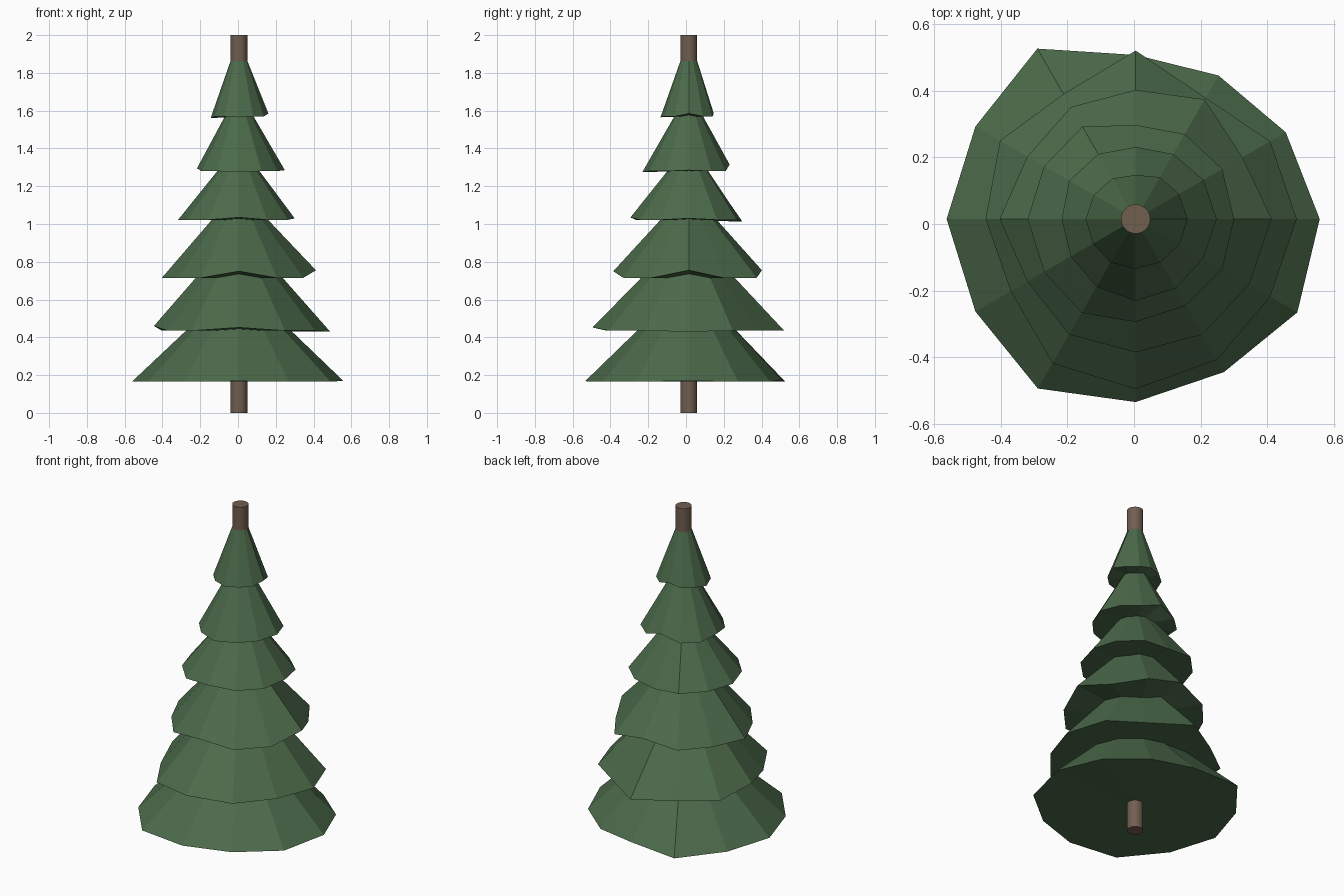
import bpy, bmesh, math

if "Cube" in bpy.data.objects:
    bpy.data.objects.remove(bpy.data.objects["Cube"])

CX, CY = 0.005, 0.015   # trunk axis
SIDES = 12


def material(name, rgb):
    m = bpy.data.materials.new(name)
    m.diffuse_color = (*rgb, 1.0)
    m.use_nodes = True
    m.node_tree.nodes["Principled BSDF"].inputs["Base Color"].default_value = m.diffuse_color
    return m


GREEN = material("pine green", (0.072, 0.145, 0.069))
BROWN = material("bark brown", (0.165, 0.112, 0.08))

# Trunk
bpy.ops.mesh.primitive_cylinder_add(vertices=24, radius=0.044, depth=2.0, location=(CX, CY, 1.0))
trunk = bpy.context.object
trunk.name = "trunk"
trunk.data.materials.append(BROWN)
bpy.ops.object.shade_smooth_by_angle(angle=math.radians(40))


def foliage_tier(index, rim_z, top_z, quarter_z, radii):
    """Closed faceted cone with an uneven rim; quarter_z gives rim heights at 0/90/180/270 degrees."""
    bm = bmesh.new()
    rim, top = [], []
    for i, r in enumerate(radii):
        a = math.tau * i / SIDES
        z = quarter_z[i // 3] if i % 3 == 0 else rim_z
        rim.append(bm.verts.new((r * math.cos(a), r * math.sin(a), z)))
        top.append(bm.verts.new((0.042 * math.cos(a), 0.042 * math.sin(a), top_z)))
    centre = bm.verts.new((0, 0, rim_z))
    for i in range(SIDES):
        j = (i + 1) % SIDES
        bm.faces.new((rim[i], rim[j], top[j], top[i]))
        bm.faces.new((rim[j], rim[i], centre))
    bm.faces.new(top)
    bmesh.ops.recalc_face_normals(bm, faces=bm.faces)
    name = f"foliage_tier_{index}"
    mesh = bpy.data.meshes.new(name)
    bm.to_mesh(mesh)
    bm.free()
    mesh.materials.append(GREEN)
    ob = bpy.data.objects.new(name, mesh)
    ob.location = (CX, CY, 0)
    bpy.context.collection.objects.link(ob)


# Foliage tiers, bottom to top: rim height, top height, quarter rim heights, rim radii
TIERS = [
    (0.165, 0.66, (0.170, 0.175, 0.165, 0.168),
     (.552, .52, .497, .492, .59, .555, .567, .555, .587, .549, .53, .56)),
    (0.435, 0.93, (0.430, 0.435, 0.460, 0.452),
     (.483, .466, .42, .505, .433, .47, .45, .433, .50, .51, .488, .466)),
    (0.715, 1.14, (0.755, 0.755, 0.715, 0.750),
     (.408, .37, .414, .387, .388, .375, .408, .375, .40, .40, .40, .393)),
    (1.022, 1.37, (1.030, 1.012, 1.020, 1.035),
     (.295, .30, .294, .282, .32, .317, .324, .317, .325, .309, .30, .30)),
    (1.28, 1.63, (1.285, 1.315, 1.295, 1.275),
     (.243, .235, .225, .216, .225, .23, .222, .225, .235, .246, .24, .235)),
    (1.57, 1.87, (1.585, 1.585, 1.560, 1.565),
     (.156, .15, .145, .132, .14, .145, .15, .148, .15, .15, .15, .152)),
]
for n, tier in enumerate(TIERS, 1):
    foliage_tier(n, *tier)
